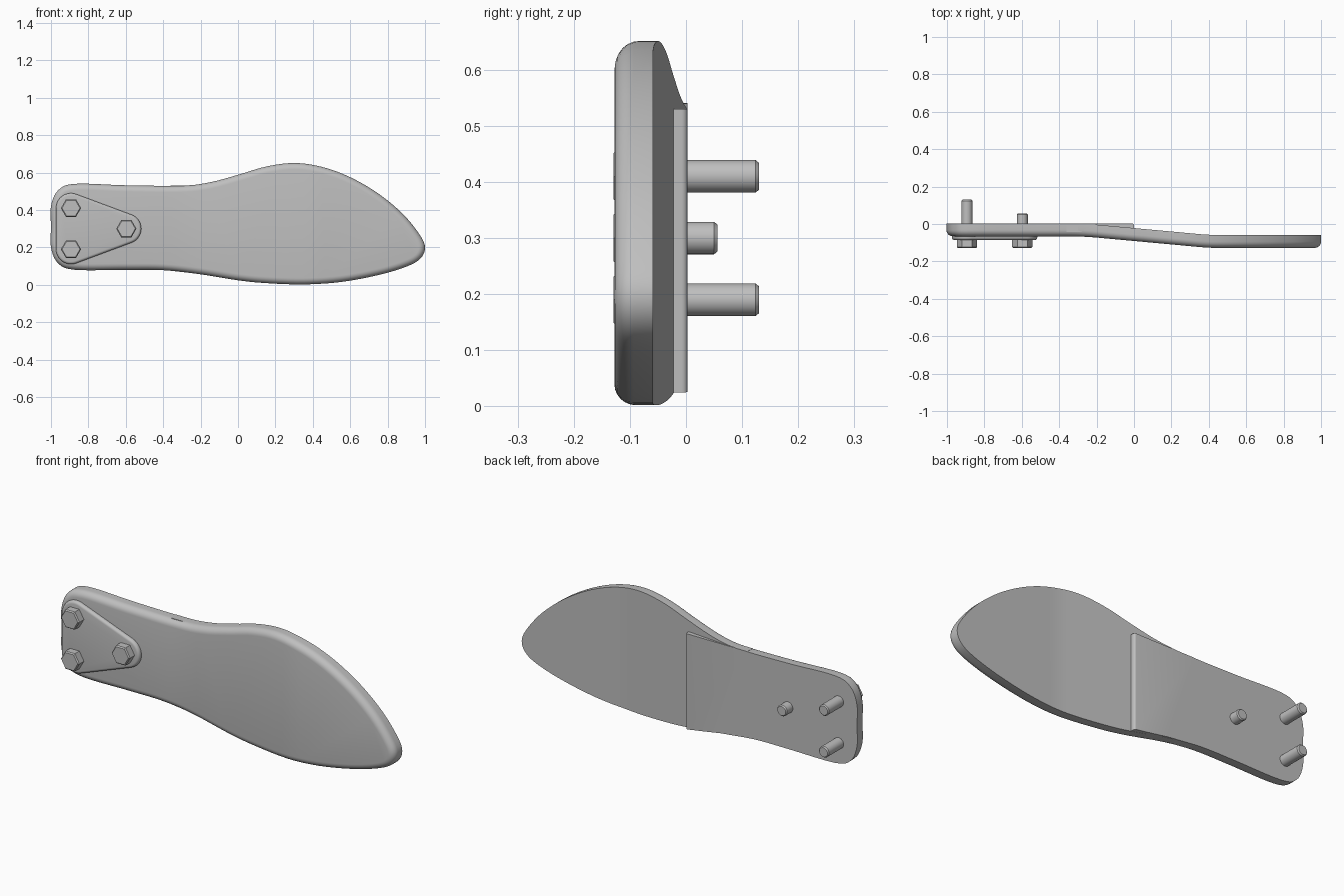
import bpy, bmesh, math
from mathutils import Vector

cube = bpy.data.objects.get("Cube")
if cube:
    bpy.data.objects.remove(cube, do_unlink=True)

grey = bpy.data.materials.new("plain_grey")
grey.use_nodes = True
COLOUR = (0.52, 0.52, 0.52, 1)
grey.diffuse_color = COLOUR
grey.node_tree.nodes["Principled BSDF"].inputs["Base Color"].default_value = COLOUR

BACK = 0.003   # rear face of the handle
THICK = 0.069


def finish(name, bm):
    bmesh.ops.recalc_face_normals(bm, faces=bm.faces)
    mesh = bpy.data.meshes.new(name)
    bm.to_mesh(mesh)
    bm.free()
    mesh.materials.append(grey)
    ob = bpy.data.objects.new(name, mesh)
    bpy.context.collection.objects.link(ob)
    bpy.ops.object.select_all(action='DESELECT')
    ob.select_set(True)
    bpy.context.view_layer.objects.active = ob
    bpy.ops.object.shade_smooth_by_angle(angle=math.radians(32))
    return ob


def spline(points, steps):
    """Closed smooth curve through the points."""
    out, n = [], len(points)
    for i in range(n):
        a, b, c, d = (Vector(points[(i + k) % n]) for k in (-1, 0, 1, 2))
        for s in range(steps):
            t = s / steps
            out.append(0.5 * (2 * b + (c - a) * t + (2 * a - 5 * b + 4 * c - d) * t * t
                              + (3 * b - 3 * c + d - a) * t ** 3))
    return out


def inset(loop, amount):
    """Shift a clockwise x-z outline inwards."""
    out, n = [], len(loop)
    for i, p in enumerate(loop):
        t = (loop[(i + 1) % n] - loop[i - 1]).normalized()
        out.append(p + Vector((t.y, -t.x)) * amount)
    return out


def loft(loop, levels):
    """Stack copies of an outline; levels are (inset, y) pairs."""
    bm = bmesh.new()
    rings = [[bm.verts.new((p.x, y, p.y)) for p in inset(loop, i)] for i, y in levels]
    n = len(loop)
    for r, s in zip(rings, rings[1:]):
        for k in range(n):
            bm.faces.new((r[k], r[(k + 1) % n], s[(k + 1) % n], s[k]))
    bm.faces.new(rings[0])
    bm.faces.new(rings[-1])
    return bm


def rounded(radius, back, front, steps=6):
    """Levels with a sharp rear rim and a rounded front rim."""
    arc = [math.pi / 2 * k / steps for k in range(steps + 1)]
    return [(0, back)] + [(radius * (1 - math.cos(a)), front + radius * (1 - math.sin(a)))
                          for a in arc]


def bend(x):
    """Forward offset of the blade: flat, slope, flat, with eased joints."""
    def ramp(u, ease):
        return 0 if u < -ease else u if u > ease else (u + ease) ** 2 / (4 * ease)
    return -0.092 * (ramp(x + 0.27, 0.08) - ramp(x - 0.4, 0.05))


# Paddle: smooth outline, rounded front rim, bent forward
outline = [(-1, 0.2), (-1, 0.31), (-1, 0.42), (-0.962, 0.505), (-0.87, 0.54), (-0.6, 0.532),
           (-0.3, 0.53), (-0.15, 0.548), (0, 0.588), (0.15, 0.632), (0.3, 0.651), (0.45, 0.63),
           (0.6, 0.575), (0.75, 0.488), (0.88, 0.38), (0.97, 0.27), (1, 0.2), (0.975, 0.14),
           (0.9, 0.097), (0.75, 0.052), (0.55, 0.015), (0.35, 0.002), (0.15, 0.009),
           (0, 0.024), (-0.2, 0.056), (-0.4, 0.078), (-0.6, 0.08), (-0.87, 0.08),
           (-0.962, 0.115)]
bm = loft(spline(outline, 5), rounded(0.034, BACK, BACK - THICK))
cuts = [-0.35 + 0.02 * k for k in range(9)] + [0.35 + 0.02 * k for k in range(6)]
for x in cuts:
    bmesh.ops.bisect_plane(bm, geom=bm.verts[:] + bm.edges[:] + bm.faces[:],
                           plane_co=(x, 0, 0), plane_no=(1, 0, 0), dist=1e-5)
for v in bm.verts:
    v.co.y += bend(v.co.x)
finish("paddle", bm)

# Raised rear pad that carries the flat handle back on to the blade
pad_outline = [(-0.36, 0.075), (-0.36, 0.53), (0, 0.53), (0, 0.0245), (-0.1, 0.04), (-0.2, 0.057)]
bm = loft([Vector(p) for p in pad_outline], [(0, BACK - 0.045), (0, BACK)])
rim = [e for e in bm.edges if all(v.co.y > 0 and v.co.x > -0.01 for v in e.verts)]
bmesh.ops.bevel(bm, geom=rim, offset=0.011, segments=4, profile=0.5, affect='EDGES')
finish("rear_pad", bm)

# Clamp plate: rounded triangle around the three bolts
BOLTS = {"lower": (-0.893, 0.19, 0.13), "upper": (-0.893, 0.41, 0.13), "inner": (-0.597, 0.3, 0.056)}
R = 0.08
lean = math.atan2(0.11, 0.296)
spans = [("lower", -math.pi / 2 - lean, -math.pi),
         ("upper", math.pi, math.pi / 2 - lean),
         ("inner", math.pi / 2 - lean, lean - math.pi / 2)]
spans[0] = ("lower", -math.pi / 2 + lean, -math.pi)
spans[1] = ("upper", math.pi, math.pi / 2 - lean)
clamp = []
for key, start, end in spans:
    cx, cz, _ = BOLTS[key]
    for k in range(15):
        a = start + (end - start) * k / 14
        clamp.append(Vector((cx + R * math.cos(a), cz + R * math.sin(a))))
finish("clamp_plate", loft(clamp, rounded(0.014, -0.055, -0.086, 4)))


# Bolts: hexagonal head and chamfered shank
def polygon(cx, cz, radius, sides):
    return [Vector((cx + radius * math.cos(a), cz + radius * math.sin(a)))
            for a in (-2 * math.pi * k / sides for k in range(sides))]


for key, (cx, cz, tip) in BOLTS.items():
    finish(key + "_bolt_head", loft(polygon(cx, cz, 0.054, 6),
                                    [(0, -0.08), (0, -0.123), (0.006, -0.129)]))
    finish(key + "_bolt_shank", loft(polygon(cx, cz, 0.029, 32),
                                     [(0, -0.082), (0, tip - 0.006), (0.005, tip)]))
